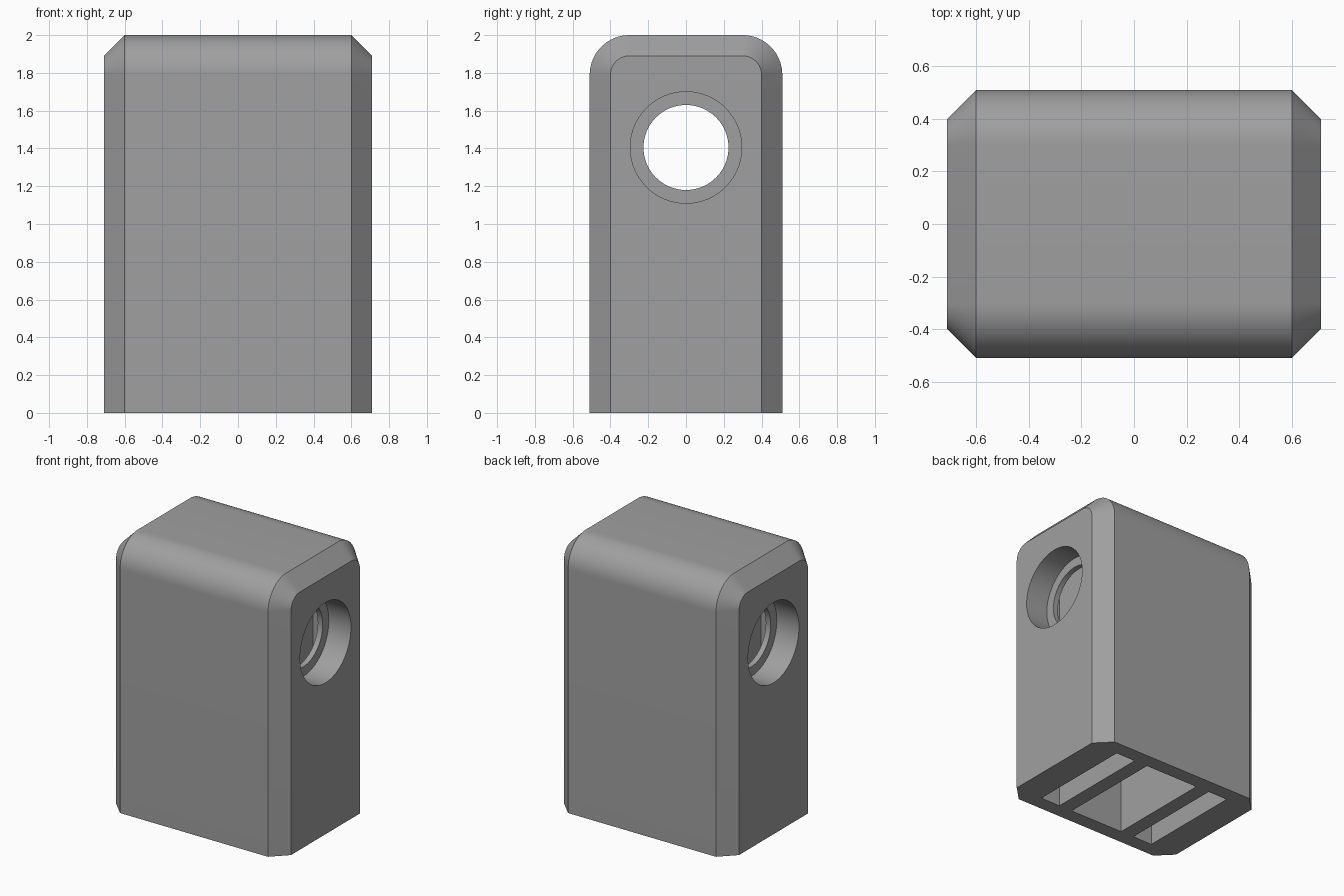
import bpy, bmesh, math
from mathutils import Matrix

if "Cube" in bpy.data.objects:
    bpy.data.objects.remove(bpy.data.objects["Cube"])

HALF_X, HALF_Y, HEIGHT = 0.71, 0.51, 2.0
CHAMFER, RADIUS = 0.11, 0.21
HOLE_Z = 1.405

grey = bpy.data.materials.new("grey")
grey.diffuse_color = (0.35, 0.35, 0.35, 1)
grey.use_nodes = True
grey.node_tree.nodes["Principled BSDF"].inputs["Base Color"].default_value = grey.diffuse_color


def make_object(name, bm):
    bmesh.ops.recalc_face_normals(bm, faces=bm.faces)
    mesh = bpy.data.meshes.new(name)
    bm.to_mesh(mesh)
    bm.free()
    mesh.materials.append(grey)
    obj = bpy.data.objects.new(name, mesh)
    bpy.context.collection.objects.link(obj)
    return obj


def arch(inset, steps=16):
    """Upright outline in y, z with two rounded top corners."""
    y, top, r = HALF_Y - inset, HEIGHT - inset, RADIUS - inset
    arc = [(y - r + r * math.cos(a), top - r + r * math.sin(a))
           for a in (math.pi / 2 * i / steps for i in range(steps + 1))]
    right = [(y, 0)] + arc
    return right + [(-py, pz) for py, pz in reversed(right)]


def box(name, x0, x1, y0, y1, z0, z1):
    bm = bmesh.new()
    bmesh.ops.create_cube(bm, size=1, matrix=Matrix.Translation(
        ((x0 + x1) / 2, (y0 + y1) / 2, (z0 + z1) / 2))
        @ Matrix.Diagonal((x1 - x0, y1 - y0, z1 - z0, 1)))
    return make_object(name, bm)


def bore(name, x0, x1, radius):
    bm = bmesh.new()
    bmesh.ops.create_cone(bm, cap_ends=True, segments=64, radius1=radius,
                          radius2=radius, depth=x1 - x0,
                          matrix=Matrix.Translation(((x0 + x1) / 2, 0, HOLE_Z))
                          @ Matrix.Rotation(math.pi / 2, 4, 'Y'))
    return make_object(name, bm)


# Block with rounded top and chamfered ends, lofted along x
bm = bmesh.new()
rings = []
for x, inset in ((-HALF_X, CHAMFER), (-HALF_X + CHAMFER, 0),
                 (HALF_X - CHAMFER, 0), (HALF_X, CHAMFER)):
    rings.append([bm.verts.new((x, y, z)) for y, z in arch(inset)])
n = len(rings[0])
for a, b in zip(rings, rings[1:]):
    for i in range(n - 1):
        bm.faces.new((a[i], a[i + 1], b[i + 1], b[i]))
bm.faces.new(rings[0])
bm.faces.new(rings[-1])
# Flat underside
bm.faces.new([r[0] for r in rings] + [r[-1] for r in reversed(rings)])
body = make_object("body", bm)

# Pockets open at the bottom, cross hole and its wide recesses
cutters = [box("pocket_cutter", x0, x1, -0.4, 0.4, -0.1, 1.89)
           for x0, x1 in ((-0.49, -0.33), (-0.22, 0.22), (0.33, 0.49))]
cutters.append(bore("hole_cutter", -1, 1, 0.225))
cutters += [bore("recess_cutter", 0.53, 1, 0.295),
            bore("recess_cutter", -1, -0.53, 0.295)]

bpy.context.view_layer.objects.active = body
for cutter in cutters:
    cutter.hide_render = True
    mod = body.modifiers.new("cut", 'BOOLEAN')
    mod.operation, mod.solver, mod.object = 'DIFFERENCE', 'EXACT', cutter
    bpy.ops.object.modifier_apply(modifier=mod.name)
    bpy.data.objects.remove(cutter)

# Smooth curves, crisp edges
bpy.ops.object.select_all(action='DESELECT')
body.select_set(True)
bpy.ops.object.shade_smooth_by_angle(angle=math.radians(30))
